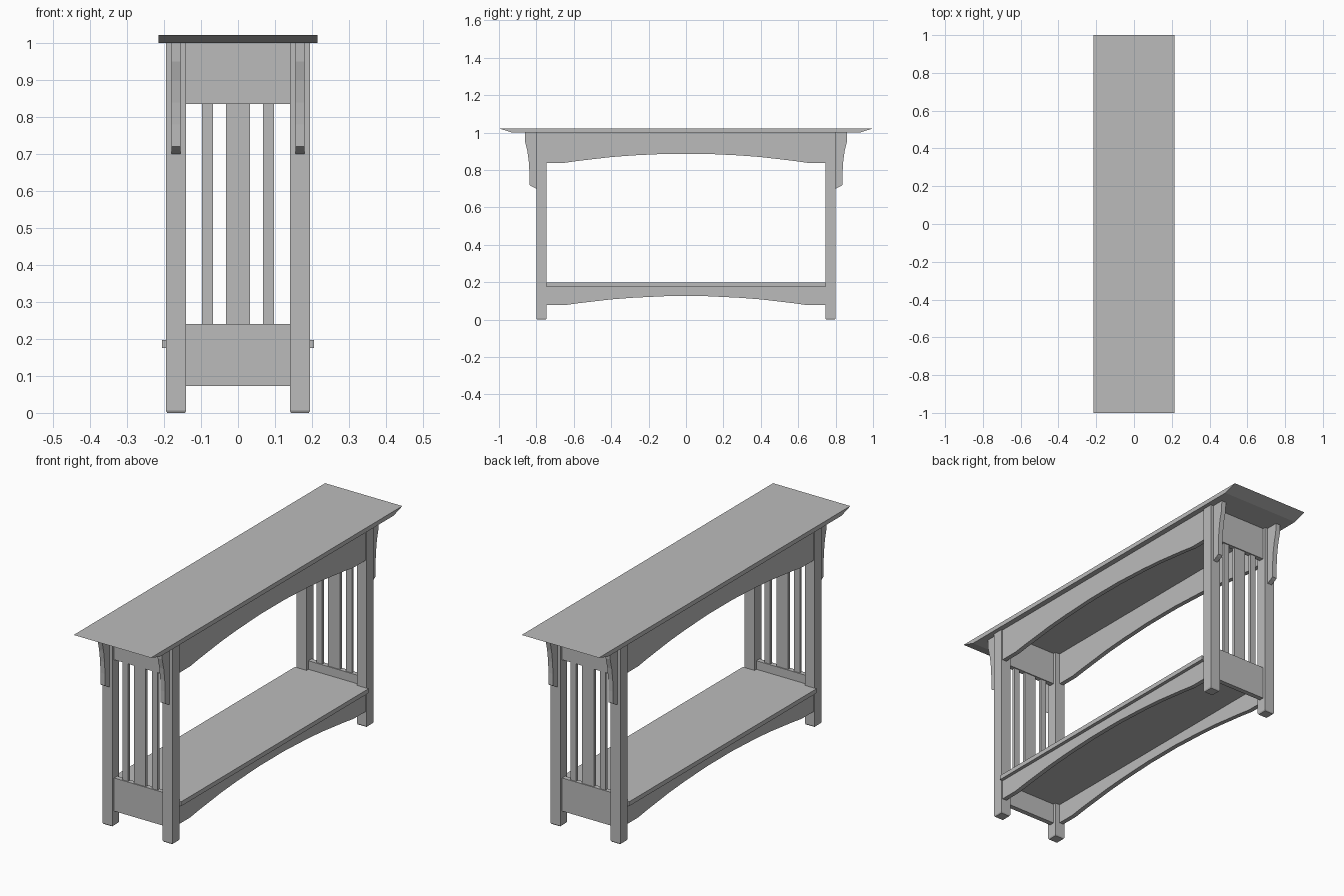
import bpy
import bmesh
from mathutils import Vector

cube = bpy.data.objects.get("Cube")
if cube:
    bpy.data.objects.remove(cube, do_unlink=True)

# One plain grey for the whole table
grey = bpy.data.materials.new("plain_grey")
grey.use_nodes = True
colour = (0.5, 0.5, 0.5, 1)
grey.diffuse_color = colour
grey.node_tree.nodes["Principled BSDF"].inputs["Base Color"].default_value = colour


def prism(name, outline, axis, low, high):
    """Extrude a 2D outline along x (outline is y, z) or z (outline is x, y)."""
    bm = bmesh.new()
    place = (lambda a, b: (low, a, b)) if axis == "x" else (lambda a, b: (a, b, low))
    face = bm.faces.new([bm.verts.new(place(a, b)) for a, b in outline])
    move = Vector((high - low, 0, 0)) if axis == "x" else Vector((0, 0, high - low))
    result = bmesh.ops.extrude_face_region(bm, geom=[face])
    moved = [g for g in result["geom"] if isinstance(g, bmesh.types.BMVert)]
    bmesh.ops.translate(bm, vec=move, verts=moved)
    bmesh.ops.recalc_face_normals(bm, faces=bm.faces)
    mesh = bpy.data.meshes.new(name)
    bm.to_mesh(mesh)
    bm.free()
    mesh.materials.append(grey)
    obj = bpy.data.objects.new(name, mesh)
    bpy.context.collection.objects.link(obj)
    return obj


def box(name, x, y, z):
    return prism(name, [(x[0], y[0]), (x[1], y[0]), (x[1], y[1]), (x[0], y[1])], "z", *z)


def mirror(obj, x=False, y=False):
    mod = obj.modifiers.new("Mirror", "MIRROR")
    mod.use_axis = (x, y, False)
    mod.use_clip = False
    mod.use_mirror_merge = False


def symmetric(half):
    """Complete an outline by reflecting its first coordinate."""
    return half + [(-a, b) for a, b in reversed(half)]


# Top with undercut ends
prism("table_top", symmetric([(1.0, 1.022), (0.93, 1.0)]), "x", -0.215, 0.215)

# Four legs, with tapered feet
leg = box("legs", (0.14, 0.195), (0.745, 0.80), (0, 1.0))
centre = Vector((0.1675, 0.7725, 0))
bm = bmesh.new()
bm.from_mesh(leg.data)
bmesh.ops.bisect_plane(bm, geom=bm.verts[:] + bm.edges[:] + bm.faces[:],
                       plane_co=(0, 0, 0.006), plane_no=(0, 0, 1))
for v in bm.verts:
    if v.co.z < 0.001:
        v.co = centre + (v.co - centre) * 0.88
bm.to_mesh(leg.data)
bm.free()
mirror(leg, True, True)

# Curved corbels on the outer leg faces
corbel = prism("corbels", [(0.80, 1.0), (0.862, 1.0), (0.86, 0.95), (0.848, 0.90),
                           (0.84, 0.84), (0.837, 0.78), (0.837, 0.72),
                           (0.825, 0.712), (0.80, 0.70)], "x", 0.155, 0.18)
mirror(corbel, True, True)


# Long rails with arched undersides
def arched_rail(name, top, bottom, rise):
    half = [(0.745, top), (0.745, bottom), (0.65, bottom)]
    for y, part in ((0.58, 0.2), (0.4, 0.62), (0.28, 0.8), (0.1, 0.97)):
        half.append((y, bottom + rise * part))
    mirror(prism(name, symmetric(half), "x", 0.165, 0.188), x=True)


arched_rail("upper_long_rails", 1.0, 0.838, 0.05)
arched_rail("lower_long_rails", 0.175, 0.077, 0.05)

# Shelf notched around the legs
edge = [(0.205, -0.745), (0.205, 0.745), (0.14, 0.745), (0.14, 0.762)]
shelf = edge + [(-x, y) for x, y in reversed(edge)] + [(-0.14, -0.762), (-0.14, -0.745)]
shelf = [(0.14, -0.762), (0.14, -0.745)] + shelf[:-2]
shelf += [(-0.14, -0.745), (-0.14, -0.762)]
prism("shelf", shelf, "z", 0.175, 0.197)

# End rails and slats
for name, z in (("upper_end_rails", (0.835, 1.0)), ("lower_end_rails", (0.073, 0.24))):
    mirror(box(name, (-0.14, 0.14), (0.76, 0.785), z), y=True)
mirror(box("wide_slats", (-0.033, 0.032), (0.765, 0.78), (0.24, 0.835)), y=True)
mirror(box("narrow_slats", (0.067, 0.098), (0.765, 0.78), (0.24, 0.835)), True, True)
